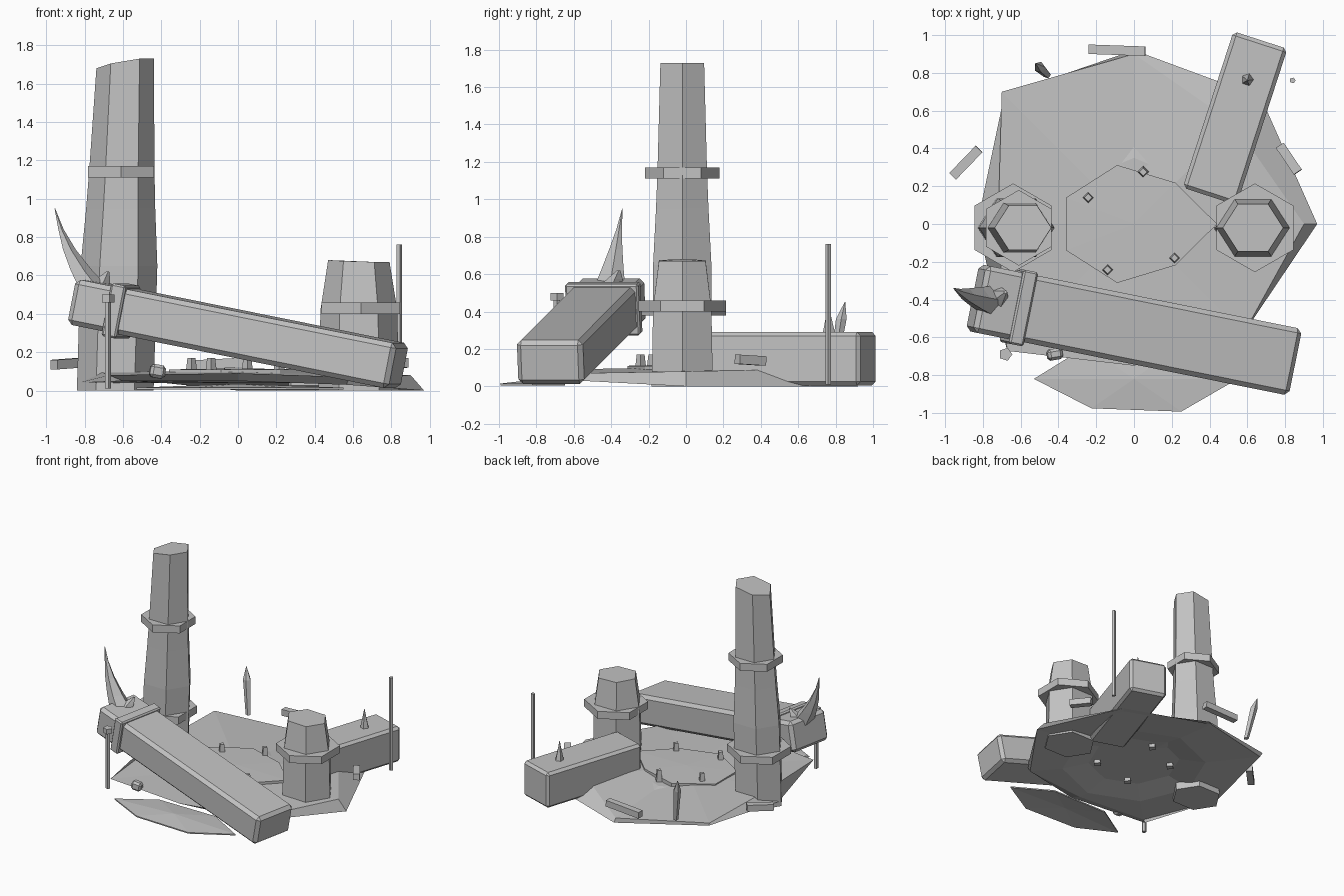
import bpy, bmesh, math
from mathutils import Euler, Matrix, Vector

default_cube = bpy.data.objects.get("Cube")
if default_cube:
    bpy.data.objects.remove(default_cube, do_unlink=True)

stone = bpy.data.materials.new("grey stone")
stone.use_nodes = True
grey = (.54, .54, .54, 1)
stone.diffuse_color = grey
stone.node_tree.nodes["Principled BSDF"].inputs["Base Color"].default_value = grey


def finish(name, bm):
    """Turn a bmesh into a stone object."""
    bmesh.ops.recalc_face_normals(bm, faces=bm.faces)
    mesh = bpy.data.meshes.new(name)
    bm.to_mesh(mesh)
    bm.free()
    mesh.materials.append(stone)
    part = bpy.data.objects.new(name, mesh)
    bpy.context.collection.objects.link(part)
    return part


def circle_point(angle, radius, squash=1):
    return Vector((radius * math.cos(angle), radius * squash * math.sin(angle), 0))


def bridge(bm, low, high):
    """Join two rings of vertices with quads."""
    for side in range(len(low)):
        bm.faces.new((low[side - 1], low[side], high[side], high[side - 1]))


def loft(name, rings, sides=6, turn=0, squash=1, chip=0):
    """Skin rings given as (centre, radius); chip lowers the right side of the top."""
    bm = bmesh.new()
    loops = []
    for centre, radius in rings:
        angles = [turn + math.tau * side / sides for side in range(sides)]
        loops.append([bm.verts.new(Vector(centre) + circle_point(angle, radius, squash))
                      for angle in angles])
    for side, vert in enumerate(loops[-1]):
        vert.co.z -= chip * max(0, -math.cos(turn + math.tau * side / sides))
    for low, high in zip(loops, loops[1:]):
        bridge(bm, low, high)
    bm.faces.new(reversed(loops[0]))
    bm.faces.new(loops[-1])
    finish(name, bm)


def pillar(name, x, lean, profile, chip):
    """Six-sided tapering shaft from a profile of (height, radius)."""
    rings = [((x + lean * height, -.02, height), radius) for height, radius in profile]
    loft(name, rings, squash=.9, chip=chip)


def rod(name, x, y, low, high, radius, sides=5, turn=0, taper=1):
    rings = [((x, y, low), radius), ((x, y, high), radius * taper)]
    loft(name, rings, sides, turn)


def spike(name, base, tip, radius, bow=0, power=1, steps=4):
    """Tapering point, bowed sideways along its length."""
    base, tip = Vector(base), Vector(tip)
    rings = []
    for step in range(steps + 1):
        t = step / steps
        centre = base.lerp(tip, t)
        centre.x += bow * math.sin(math.pi * t)
        rings.append((centre, radius * max(1 - t, .05) ** power))
    loft(name, rings, sides=5)


def block(name, centre, size, pitch=0, heading=0, bevel=0):
    """Box pitched down towards its end, then turned to a heading in degrees."""
    bm = bmesh.new()
    bmesh.ops.create_cube(bm, size=1)
    turn = Euler((0, math.radians(pitch), math.radians(heading))).to_matrix().to_4x4()
    bm.transform(Matrix.Translation(centre) @ turn @ Matrix.Diagonal((*size, 1)))
    part = finish(name, bm)
    if bevel:
        modifier = part.modifiers.new("Worn edges", 'BEVEL')
        modifier.width = bevel
        modifier.segments = 1


def uneven_ring(bm, radii, heights, middle=(0, 0), squash=1):
    ring = []
    for index, (radius, height) in enumerate(zip(radii, heights)):
        point = circle_point(math.tau * index / len(radii), radius, squash)
        ring.append(bm.verts.new(point + Vector((*middle, height))))
    return ring


def fan(bm, ring, hub):
    centre = bm.verts.new(hub)
    for index in range(len(ring)):
        bm.faces.new((centre, ring[index - 1], ring[index]))


def sheet(name, radii, rim_height, middle, thickness, squash=1):
    """Thin faceted slab, fanned from a middle point to an uneven rim."""
    bm = bmesh.new()
    fan(bm, uneven_ring(bm, radii, [rim_height] * len(radii), middle[:2], squash), middle)
    modifier = finish(name, bm).modifiers.new("Thickness", 'SOLIDIFY')
    modifier.thickness = thickness
    modifier.offset = -1


# Broken floor: uneven eight-sided slab with a recess underneath
bm = bmesh.new()
top = uneven_ring(bm, (.9, .75, .9, .99, .72, .95, .75, .82),
                  (.08, .09, .03, .1, .1, .08, .09, .07))
base = uneven_ring(bm, (.97, .95, .92, .97, .83, .85, .65, .8),
                   (0, 0, 0, .07, .04, .05, .05, .03))
opening = uneven_ring(bm, [.55] * 8, [.04] * 8)
recess = uneven_ring(bm, [.35] * 8, [.08] * 8)
fan(bm, top, (0, 0, .1))
for outer, inner in ((top, base), (base, opening), (opening, recess)):
    bridge(bm, outer, inner)
fan(bm, recess, (0, 0, .08))
finish("floor_slab", bm)

# Loose shard in front and the centre slab
sheet("floor_shard", (.55, .5, .5, .53, .45, .5), .015, (0, -.82, .035), .01, squash=.4)
sheet("centre_slab", (.44, .35, .4, .4, .4, .4, .35), .11, (0, 0, .115), .03, squash=.8)

# Pegs round the centre slab
for degrees in (150, 80, -40, -120):
    spot = circle_point(math.radians(degrees), .28)
    rod(f"peg_{degrees}", spot.x, spot.y, .05, .17, .035, sides=4, taper=.6)

# Standing pillar and broken stub
pillar("tall_pillar", -.64, .03, [(0, .2), (.65, .2), (.95, .18), (1.15, .17), (1.73, .15)], .05)
pillar("pillar_stub", .63, 0, [(0, .21), (.42, .2), (.67, .16)], -.01)

# Bands round the pillars
for name, x, height, radius in (("tall_lower_band", -.64, .38, .235),
                                ("tall_upper_band", -.61, 1.11, .2),
                                ("stub_band", .64, .4, .235)):
    rod(name, x, -.02, height, height + .06, radius, sides=6, turn=math.pi / 6)

# Leaning fallen column with its collar, and the column lying at the back
middle = Vector((0, -.56, .295))
slope = dict(pitch=11.2, heading=-11.4)
collar_offset = Vector((-.61, .12, .12))
block("leaning_column", middle, (1.74, .36, .24), bevel=.025, **slope)
block("leaning_collar", middle + collar_offset, (.08, .4, .28), bevel=.01, **slope)
block("lying_column", (.535, .56, .148), (.87, .3, .285), heading=72, bevel=.02)

# Horn on the leaning column, with its root
spike("horn", (-.75, -.41, .52), (-.955, -.34, .95), .09, bow=-.03, power=1.3)
spike("horn_root", (-.74, -.4, .53), (-.68, -.36, .62), .07, power=.7)

# Straight spikes
spike("column_spike", (.6, .765, .26), (.6, .76, .44), .04)
loft("back_spike", [((-.46, .79, .1), .02), ((-.5, .83, .36), .03), ((-.52, .85, .45), .002)],
     sides=5)

# Thin poles and a pebble
rod("back_pole", .84, .76, .01, .76, .016)
rod("front_post", -.68, -.69, .01, .47, .018)
rod("front_post_cap", -.68, -.69, .46, .5, .036)
block("pebble", (-.42, -.69, .1), (.08, .06, .07), pitch=10, heading=10, bevel=.015)

# Loose pieces of the rim
for name, x, y, length, heading in (("rim_piece_back", -.09, .92, .3, -2),
                                    ("rim_piece_right", -.89, .325, .2, 46),
                                    ("rim_piece_left", .82, .345, .17, -56)):
    block(name, (x, y, .14), (length, .05, .05), pitch=-3, heading=heading)
